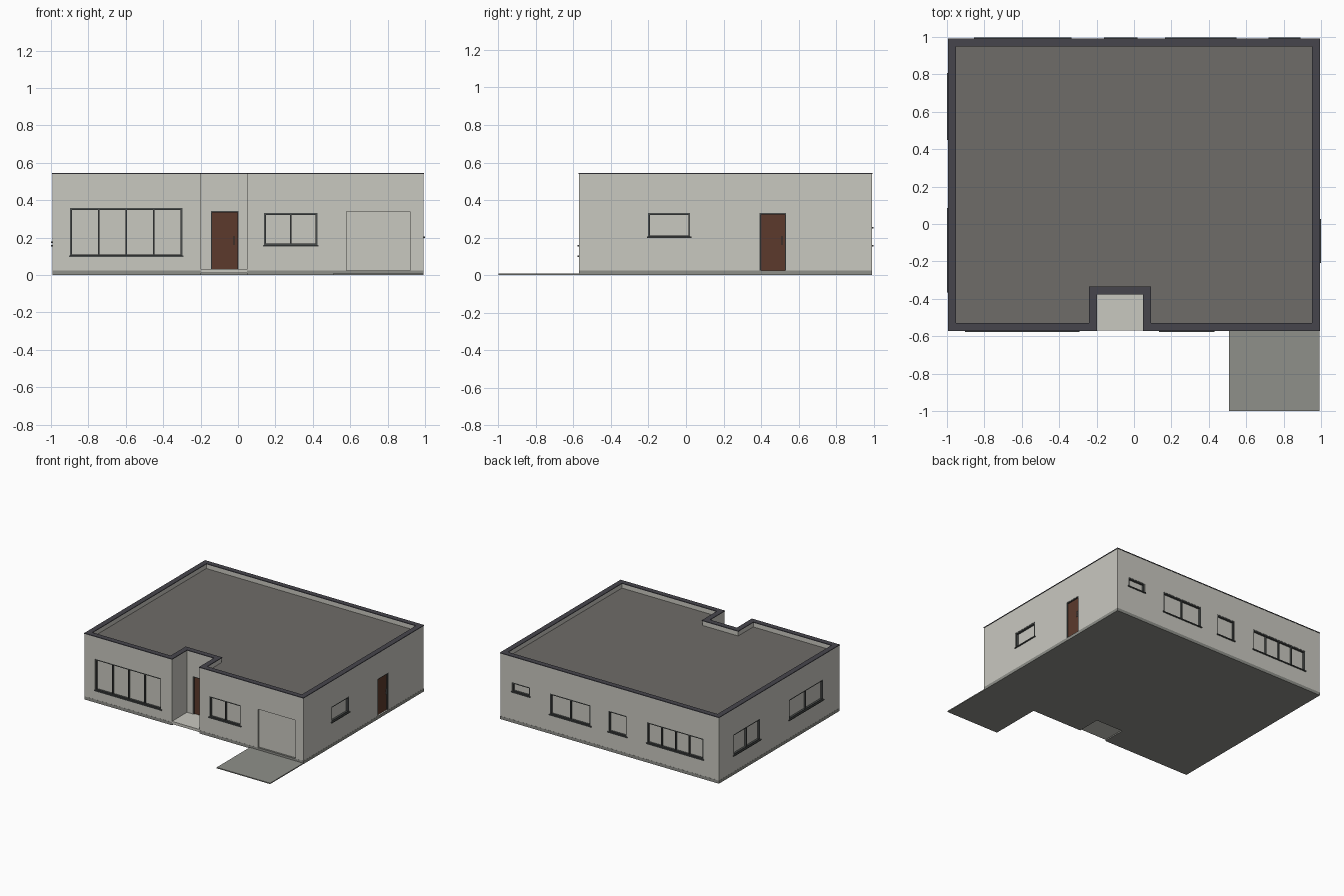
import bpy, bmesh
from mathutils import Vector

if "Cube" in bpy.data.objects:
    bpy.data.objects.remove(bpy.data.objects["Cube"])


def material(name, rgb):
    m = bpy.data.materials.new(name)
    lin = [((c / 255 + 0.055) / 1.055) ** 2.4 for c in rgb]
    m.diffuse_color = (*lin, 1)
    m.use_nodes = True
    m.node_tree.nodes["Principled BSDF"].inputs["Base Color"].default_value = m.diffuse_color
    return m


RENDER = material("pale_render", (201, 200, 192))
CONCRETE = material("grey_concrete", (143, 144, 138))
ROOFING = material("roofing_felt", (110, 108, 104))
COPING = material("dark_coping", (70, 69, 76))
FRAME = material("frame_grey", (74, 77, 76))
WOOD = material("brown_door", (92, 58, 44))
METAL = material("handle_metal", (135, 137, 138))

X, FRONT, BACK, PORCH = 0.992, -0.57, 0.99, -0.375
NL, NR = -0.20, 0.05          # entrance notch sides
ROOF_Z, TOP = 0.50, 0.545


def finish(bm, name, mat):
    bmesh.ops.recalc_face_normals(bm, faces=bm.faces)
    me = bpy.data.meshes.new(name)
    bm.to_mesh(me)
    bm.free()
    ob = bpy.data.objects.new(name, me)
    bpy.context.collection.objects.link(ob)
    me.materials.append(mat)
    return ob


def inset(pts, d):
    """Offset an axis-aligned counter-clockwise outline inwards by d."""
    out = []
    for i, p in enumerate(pts):
        a, b = Vector(pts[i - 1]), Vector(pts[(i + 1) % len(pts)])
        p = Vector(p)
        e, f = (p - a).normalized(), (b - p).normalized()
        out.append(p + d * Vector((-e.y - f.y, e.x + f.x)))
    return out


def prism(name, pts, z0, z1, mat):
    bm = bmesh.new()
    lo = [bm.verts.new((x, y, z0)) for x, y in pts]
    hi = [bm.verts.new((x, y, z1)) for x, y in pts]
    bm.faces.new(lo[::-1])
    bm.faces.new(hi)
    for i in range(len(pts)):
        bm.faces.new((lo[i - 1], lo[i], hi[i], hi[i - 1]))
    return finish(bm, name, mat)


def ring(name, outer, inner, z0, z1, mat):
    bm = bmesh.new()
    loops = [[bm.verts.new((x, y, z)) for x, y in pts]
             for pts, z in ((outer, z0), (outer, z1), (inner, z1), (inner, z0))]
    for k in range(4):
        a, b = loops[k], loops[(k + 1) % 4]
        for i in range(len(a)):
            bm.faces.new((a[i - 1], a[i], b[i], b[i - 1]))
    return finish(bm, name, mat)


def rect(x0, x1, y0, y1):
    return [(x0, y0), (x1, y0), (x1, y1), (x0, y1)]


# Wall coordinates: u along the wall, d outwards from its face
SIDES = {
    "front": lambda u, d: (u, FRONT - d),
    "back": lambda u, d: (u, BACK + d),
    "right": lambda u, d: (X + d, u),
    "left": lambda u, d: (-X - d, u),
    "porch": lambda u, d: (u, PORCH - d),
}


def add_box(bm, side, u0, u1, d0, d1, z0, z1):
    f = SIDES[side]
    a, b = Vector((*f(u0, d0), z0)), Vector((*f(u1, d1), z1))
    vs = bmesh.ops.create_cube(bm, size=1)["verts"]
    for v in vs:
        v.co = Vector([(a[i] + b[i]) / 2 + v.co[i] * abs(b[i] - a[i]) for i in range(3)])


DEPTH = 0.018
footprint = [(-X, FRONT), (NL, FRONT), (NL, PORCH), (NR, PORCH),
             (NR, FRONT), (X, FRONT), (X, BACK), (-X, BACK)]

# Main body, base course, parapet and roof
walls = prism("walls", footprint, 0.025, ROOF_Z, RENDER)
prism("base_course", inset(footprint, -0.001), 0.0, 0.025, CONCRETE)
inner = inset(footprint, 0.038)
ring("parapet", footprint, inner, ROOF_Z, TOP - 0.006, RENDER)
ring("parapet_coping", inset(footprint, -0.003), inset(footprint, 0.041),
     TOP - 0.006, TOP, COPING)
prism("roof", inner, ROOF_Z, ROOF_Z + 0.003, ROOFING)

# Entrance slab and driveway
prism("porch_slab", rect(NL, NR, FRONT, PORCH), 0.010, 0.032, RENDER)
prism("driveway", rect(0.507, X, -1.0, FRONT), 0.0, 0.008, CONCRETE)

# Openings: side, u0, u1, z0, z1, panes
windows = [
    ("front", -0.897, -0.298, 0.098, 0.358, 4),
    ("front", 0.140, 0.424, 0.155, 0.330, 2),
    ("right", -0.203, 0.022, 0.200, 0.330, 1),
    ("back", -0.850, -0.340, 0.155, 0.330, 4),
    ("back", -0.155, 0.012, 0.155, 0.330, 1),
    ("back", 0.172, 0.542, 0.155, 0.330, 2),
    ("back", 0.725, 0.885, 0.250, 0.330, 1),
    ("left", 0.455, 0.800, 0.155, 0.330, 2),
    ("left", -0.360, 0.080, 0.172, 0.340, 2),
]
doors = [("porch", -0.145, 0.003, 0.032, 0.342, -0.022),
         ("right", 0.392, 0.534, 0.026, 0.330, 0.511)]

cut_bm = bmesh.new()


def frame(bm, side, u0, u1, z0, z1, w, panes=1):
    """Jambs, head and mullions set flush in an opening."""
    step = (u1 - u0 - w) / panes
    for k in range(panes + 1):
        t = w if k in (0, panes) else w * 0.7
        c = u0 + w / 2 + k * step
        add_box(bm, side, c - t / 2, c + t / 2, -DEPTH, -0.002, z0, z1)
    add_box(bm, side, u0, u1, -DEPTH, -0.002, z1 - w, z1)


# Windows with sills
for i, (side, u0, u1, z0, z1, panes) in enumerate(windows):
    add_box(cut_bm, side, u0, u1, -DEPTH, 0.02, z0, z1)
    bm = bmesh.new()
    frame(bm, side, u0, u1, z0, z1, 0.010, panes)
    add_box(bm, side, u0, u1, -DEPTH, -0.002, z0, z0 + 0.012)
    finish(bm, f"{side}_window_frame_{i}", FRAME)
    bm = bmesh.new()
    add_box(bm, side, u0 - 0.006, u1 + 0.006, -0.003, 0.008, z0 - 0.002, z0 + 0.006)
    finish(bm, f"{side}_window_sill_{i}", FRAME)

# Doors with frames and pull handles
for side, u0, u1, z0, z1, h in doors:
    add_box(cut_bm, side, u0, u1, -DEPTH, 0.02, z0, z1)
    bm = bmesh.new()
    frame(bm, side, u0, u1, z0, z1, 0.007)
    finish(bm, f"{side}_door_frame", FRAME)
    bm = bmesh.new()
    add_box(bm, side, u0 + 0.006, u1 - 0.006, -DEPTH, -0.011, z0, z1 - 0.006)
    finish(bm, f"{side}_door", WOOD)
    bm = bmesh.new()
    add_box(bm, side, h - 0.003, h + 0.003, -0.004, 0.001, 0.160, 0.208)
    for z in (0.166, 0.199):
        add_box(bm, side, h - 0.002, h + 0.002, -0.012, -0.003, z, z + 0.004)
    finish(bm, f"{side}_door_handle", METAL)

# Garage door recess
add_box(cut_bm, "front", 0.58, 0.92, -0.014, 0.02, 0.0, 0.34)

# Cut all openings into the walls
cutter = finish(cut_bm, "opening_cutter", RENDER)
cutter.hide_render = True
mod = walls.modifiers.new("openings", "BOOLEAN")
mod.operation, mod.solver, mod.object = "DIFFERENCE", "EXACT", cutter
bpy.context.view_layer.objects.active = walls
bpy.ops.object.modifier_apply(modifier=mod.name)
bpy.data.objects.remove(cutter)
